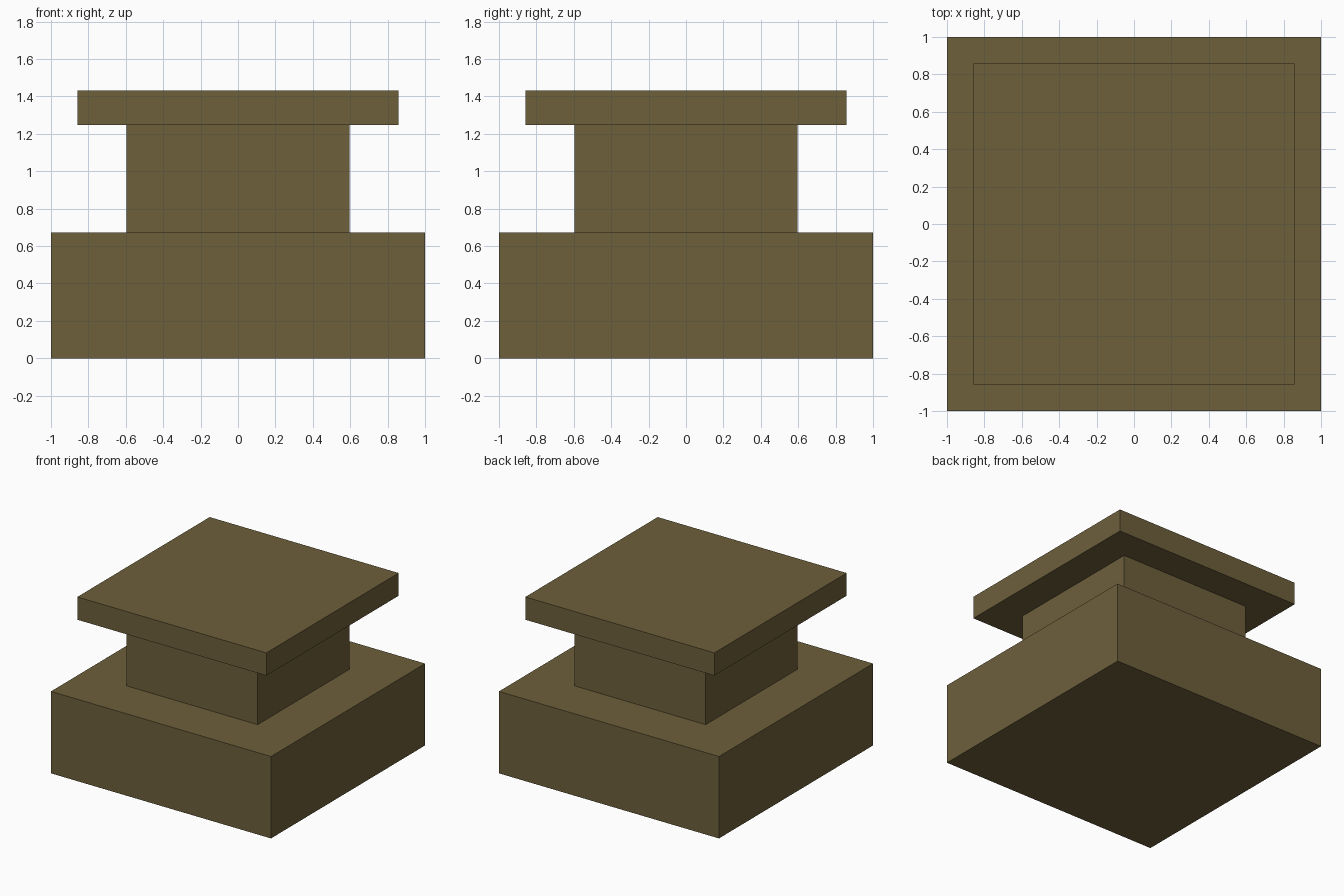
import bpy

if "Cube" in bpy.data.objects:
    bpy.data.objects.remove(bpy.data.objects["Cube"])

# Single flat colour
mat = bpy.data.materials.new("olive brown")
mat.diffuse_color = (0.153, 0.115, 0.044, 1.0)
mat.use_nodes = True
mat.node_tree.nodes["Principled BSDF"].inputs["Base Color"].default_value = mat.diffuse_color


def block(name, half, z0, z1):
    """Square block centred on the z axis, between two heights."""
    bpy.ops.mesh.primitive_cube_add(size=1, location=(0, 0, (z0 + z1) / 2))
    ob = bpy.context.object
    ob.name = name
    ob.scale = (half * 2, half * 2, z1 - z0)
    bpy.ops.object.transform_apply(location=False, rotation=False, scale=True)
    ob.data.materials.append(mat)


# Wide base, narrow neck, overhanging cap slab
block("base", 1.0, 0.0, 0.673)
block("neck", 0.597, 0.673, 1.246)
block("cap", 0.859, 1.246, 1.433)
